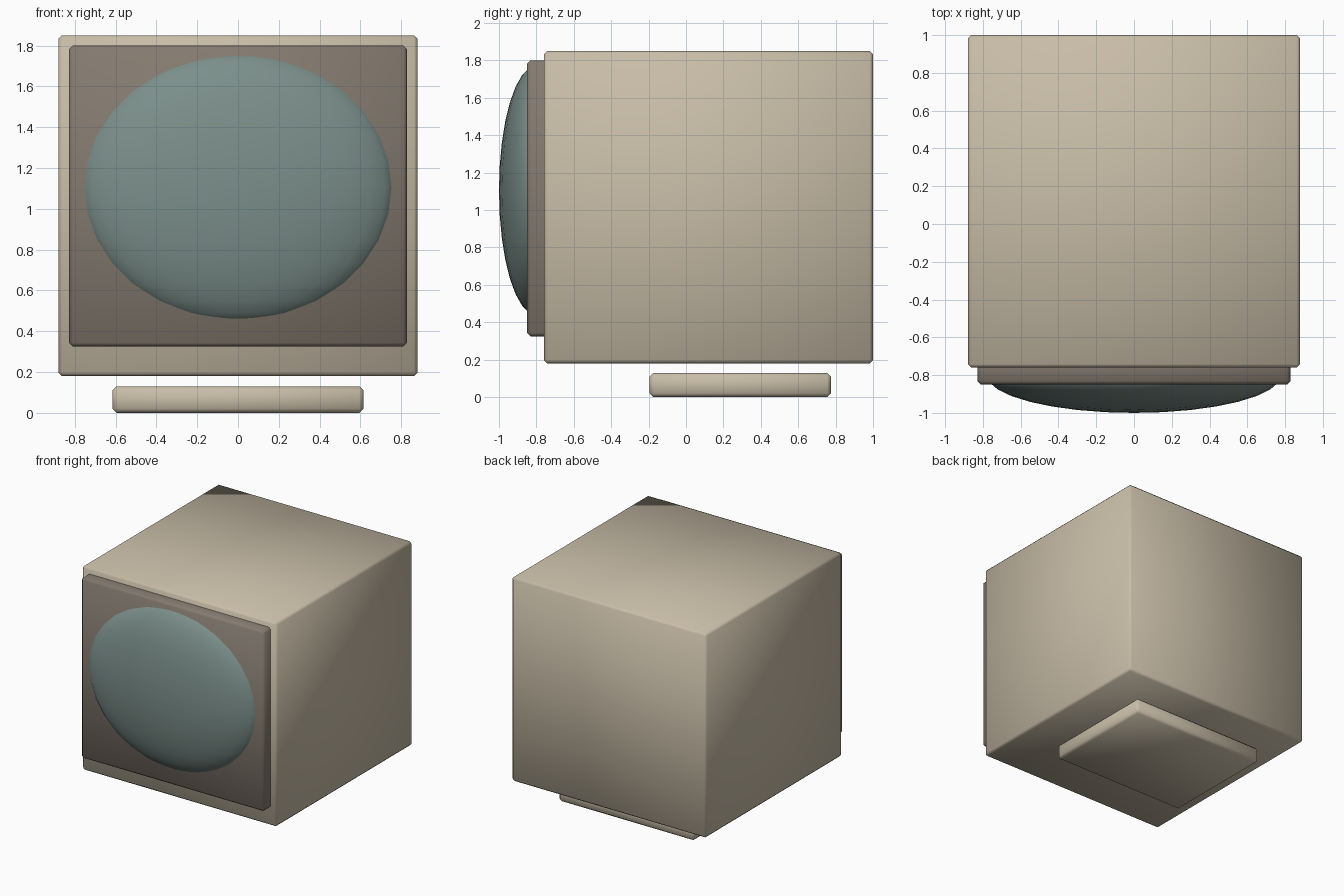
import bpy

cube = bpy.data.objects.get("Cube")
if cube:
    bpy.data.objects.remove(cube, do_unlink=True)


def material(name, rgb):
    mat = bpy.data.materials.new(name)
    mat.use_nodes = True
    colour = (*rgb, 1.0)
    mat.diffuse_color = colour
    mat.node_tree.nodes["Principled BSDF"].inputs["Base Color"].default_value = colour
    return mat


def finish(name, mat):
    obj = bpy.context.object
    obj.name = name
    obj.data.materials.append(mat)
    bpy.ops.object.transform_apply(location=False, rotation=True, scale=True)
    bpy.ops.object.shade_smooth()
    return obj


def chamfered_box(name, half_x, y_range, z_range, chamfer, mat):
    """Box centred on x, with a single soft-shaded chamfer on every edge."""
    (y0, y1), (z0, z1) = y_range, z_range
    bpy.ops.mesh.primitive_cube_add(size=1, location=(0, (y0 + y1) / 2, (z0 + z1) / 2))
    bpy.context.object.scale = (2 * half_x, y1 - y0, z1 - z0)
    obj = finish(name, mat)
    bevel = obj.modifiers.new("chamfer", 'BEVEL')
    bevel.width = chamfer
    bevel.segments = 1
    return obj


beige = material("beige plastic", (0.58, 0.51, 0.39))
brown = material("dark brown plastic", (0.23, 0.195, 0.16))
glass = material("grey green glass", (0.20, 0.275, 0.255))

# Housing, floating foot and screen surround
chamfered_box("housing", 0.88, (-0.76, 1.0), (0.18, 1.85), 0.018, beige)
chamfered_box("foot", 0.615, (-0.195, 0.775), (0.0, 0.13), 0.02, beige)
chamfered_box("screen_surround", 0.828, (-0.85, -0.65), (0.325, 1.80), 0.018, brown)

# Bulging screen: a flattened sphere sunk into the surround
bpy.ops.mesh.primitive_uv_sphere_add(segments=32, ring_count=16, radius=1,
                                     location=(0, -0.80, 1.105))
bpy.context.object.scale = (0.78, 0.20, 0.667)
finish("screen", glass)
